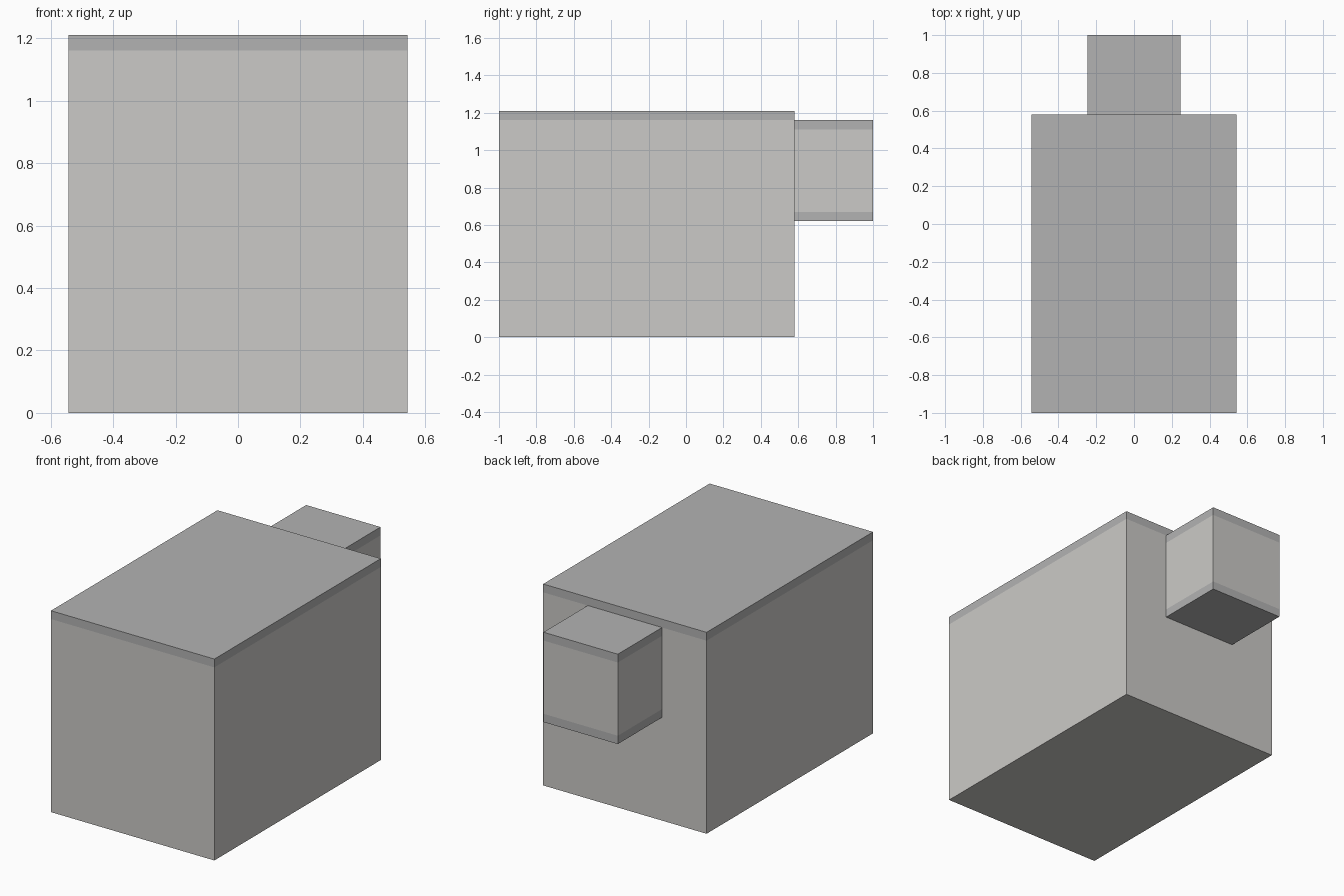
import bpy, bmesh

if "Cube" in bpy.data.objects:
    bpy.data.objects.remove(bpy.data.objects["Cube"])


def material(name, color):
    m = bpy.data.materials.new(name)
    m.diffuse_color = (*color, 1)
    m.use_nodes = True
    m.node_tree.nodes["Principled BSDF"].inputs["Base Color"].default_value = m.diffuse_color
    return m


wall = material("wall_grey", (0.60, 0.59, 0.57))
trim = material("trim_grey", (0.45, 0.45, 0.45))


def banded_box(name, half_x, y0, y1, levels, trim_bands, trim_base):
    """Closed box split at z levels, with darker flush bands."""
    bm = bmesh.new()
    rings = [[bm.verts.new((x, y, z)) for x, y in
              ((-half_x, y0), (half_x, y0), (half_x, y1), (-half_x, y1))]
             for z in levels]
    for band, (a, b) in enumerate(zip(rings, rings[1:])):
        for i in range(4):
            j = (i + 1) % 4
            f = bm.faces.new((a[i], a[j], b[j], b[i]))
            f.material_index = int(band in trim_bands)
    base = bm.faces.new(rings[0][::-1])
    base.material_index = int(trim_base)
    bm.faces.new(rings[-1]).material_index = 1
    mesh = bpy.data.meshes.new(name)
    bm.to_mesh(mesh)
    bm.free()
    mesh.materials.append(wall)
    mesh.materials.append(trim)
    obj = bpy.data.objects.new(name, mesh)
    bpy.context.collection.objects.link(obj)
    return obj


# Main block with a dark roof band
banded_box("main_block", 0.543, -1.0, 0.58, (0, 1.16, 1.21), {1}, False)

# Raised rear box with dark roof and floor bands
banded_box("rear_box", 0.247, 0.58, 1.0, (0.62, 0.67, 1.11, 1.16), {0, 2}, True)
